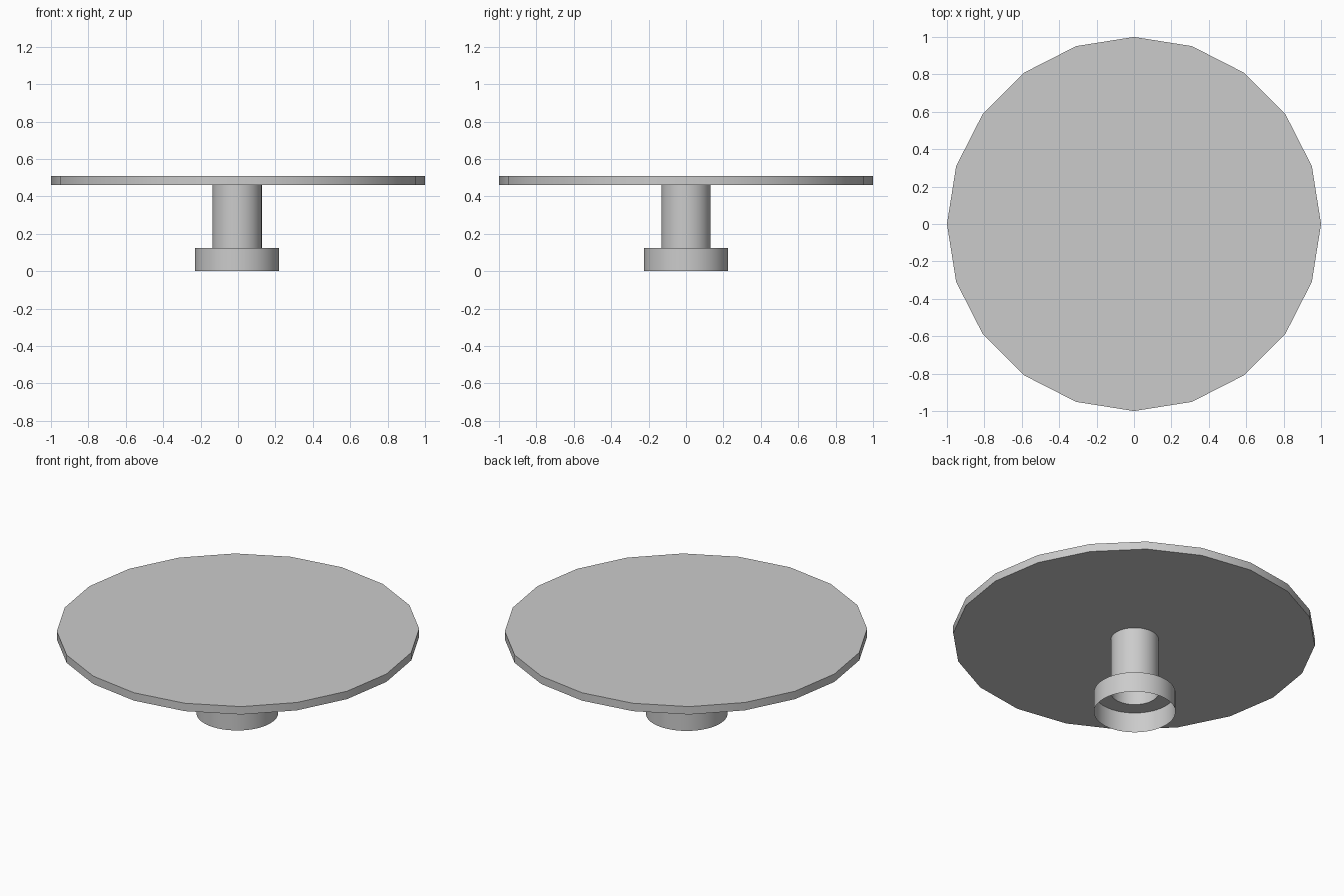
import bpy, bmesh
from math import cos, sin, tau, radians

cube = bpy.data.objects.get("Cube")
if cube:
    bpy.data.objects.remove(cube, do_unlink=True)

GREY = (0.6, 0.6, 0.6, 1)
grey = bpy.data.materials.new("plain_grey")
grey.use_nodes = True
grey.diffuse_color = GREY
grey.node_tree.nodes["Principled BSDF"].inputs["Base Color"].default_value = GREY


def turned(name, profile, sides, x=0, capped=False):
    """Revolve a (radius, height) profile around z, optionally closing both ends."""
    bm = bmesh.new()
    rings = [[bm.verts.new((x + r * cos(tau * i / sides), r * sin(tau * i / sides), z))
              for i in range(sides)] for r, z in profile]
    for low, high in zip(rings, rings[1:]):
        for i in range(sides):
            j = (i + 1) % sides
            bm.faces.new((low[i], low[j], high[j], high[i]))
    if capped:
        bm.faces.new(rings[0][::-1])
        bm.faces.new(rings[-1])
    mesh = bpy.data.meshes.new(name)
    bm.to_mesh(mesh)
    bm.free()
    mesh.materials.append(grey)
    obj = bpy.data.objects.new(name, mesh)
    bpy.context.collection.objects.link(obj)
    bpy.ops.object.select_all(action="DESELECT")
    obj.select_set(True)
    bpy.context.view_layer.objects.active = obj
    bpy.ops.object.shade_smooth_by_angle(angle=radians(30))
    return obj


# Wide round top with twenty sides
turned("table_top", [(1, 0.46), (1, 0.508)], 20, capped=True)

# Thin hollow pedestal: open foot collar, shoulder and stem tube
turned("pedestal", [(0.225, 0), (0.225, 0.123), (0.132, 0.123), (0.132, 0.46)], 64, x=-0.005)
